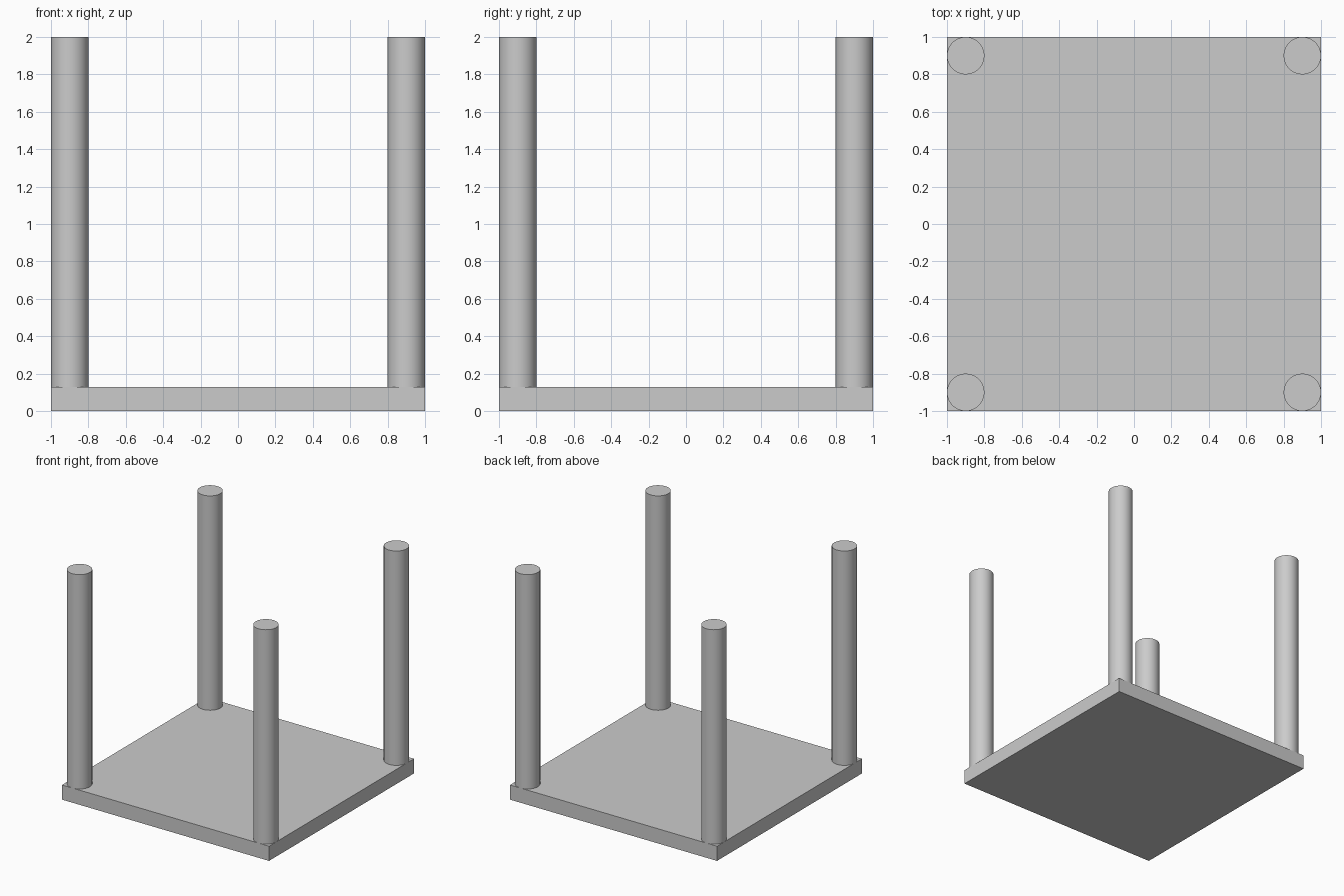
import bpy
import math

if "Cube" in bpy.data.objects:
    bpy.data.objects.remove(bpy.data.objects["Cube"])

SLAB_H = 0.128   # thickness of the square slab
TOP = 2.0        # height of the leg ends
LEG_R = 0.1
LEG_POS = 0.9    # legs sit flush with the slab edges

# Square slab
bpy.ops.mesh.primitive_cube_add(size=1, location=(0, 0, SLAB_H / 2))
slab = bpy.context.object
slab.name = "table_top"
slab.scale = (2, 2, SLAB_H)
bpy.ops.object.transform_apply(location=False, rotation=False, scale=True)


# Round legs, one per corner
def add_leg(name, x, y):
    bpy.ops.mesh.primitive_cylinder_add(
        vertices=64, radius=LEG_R, depth=TOP - SLAB_H,
        location=(x, y, (TOP + SLAB_H) / 2))
    bpy.context.object.name = name
    bpy.ops.object.shade_smooth_by_angle(angle=math.radians(30))


for side, sx in (("left", -1), ("right", 1)):
    for end, sy in (("front", -1), ("back", 1)):
        add_leg(f"{end}_{side}_leg", sx * LEG_POS, sy * LEG_POS)
